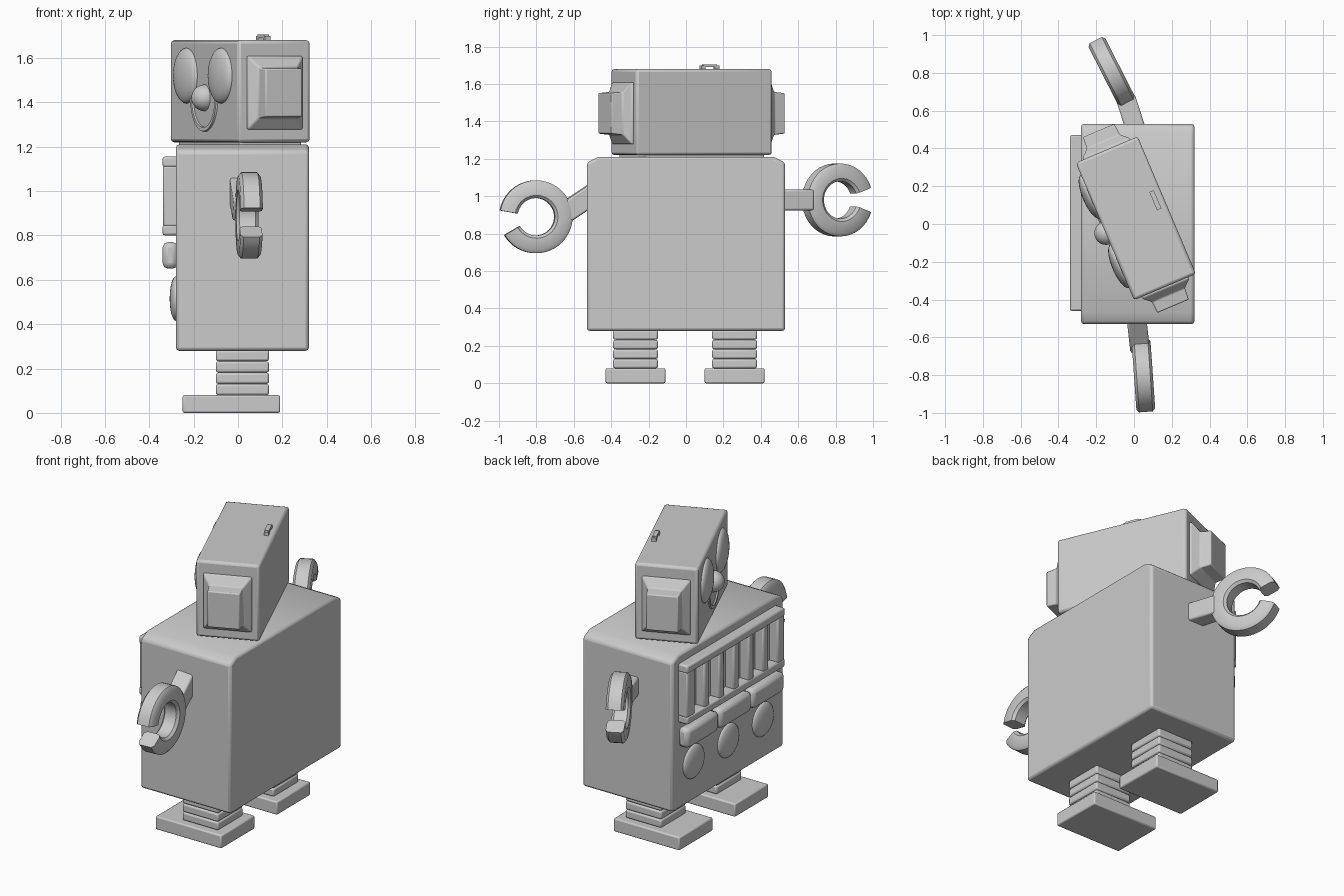
import bpy, bmesh
from math import radians, sin, cos, pi
from mathutils import Matrix, Vector

if "Cube" in bpy.data.objects:
    bpy.data.objects.remove(bpy.data.objects["Cube"])

ID = Matrix.Identity(4)


def finish(name, bm, M=ID, bevel=0.0, segments=2):
    bm.transform(M)
    bmesh.ops.recalc_face_normals(bm, faces=bm.faces[:])
    me = bpy.data.meshes.new(name)
    bm.to_mesh(me)
    bm.free()
    ob = bpy.data.objects.new(name, me)
    bpy.context.collection.objects.link(ob)
    if bevel:
        mod = ob.modifiers.new("bevel", 'BEVEL')
        mod.width, mod.segments, mod.limit_method = bevel, segments, 'ANGLE'
    bpy.ops.object.select_all(action='DESELECT')
    bpy.context.view_layer.objects.active = ob
    ob.select_set(True)
    bpy.ops.object.shade_smooth_by_angle(angle=radians(40))
    return ob


def add_box(bm, lo, hi):
    lo, hi = Vector(lo), Vector(hi)
    m = Matrix.Translation((lo + hi) / 2) @ Matrix.Diagonal((*(hi - lo), 1))
    bmesh.ops.create_cube(bm, size=1, matrix=m)


def box(name, lo, hi, M=ID, bevel=0.01):
    bm = bmesh.new()
    add_box(bm, lo, hi)
    return finish(name, bm, M, bevel)


def loft(name, rings, M=ID, closed=False, bevel=0.0):
    """Skin a series of equal-length point rings and cap the ends."""
    bm = bmesh.new()
    vs = [[bm.verts.new(p) for p in r] for r in rings]
    n = len(vs[0])
    for a, b in zip(vs, vs[1:]):
        for i in range(n):
            bm.faces.new((a[i], a[(i + 1) % n], b[(i + 1) % n], b[i]))
    bm.faces.new(vs[0])
    bm.faces.new(vs[-1])
    return finish(name, bm, M, bevel)


def dome(name, loc, radii, M=ID):
    bm = bmesh.new()
    bmesh.ops.create_uvsphere(bm, u_segments=32, v_segments=16, radius=1)
    return finish(name, bm, M @ Matrix.Translation(loc) @ Matrix.Diagonal((*radii, 1)))


# Body: box with sloped shoulders
side = [(-.53, .28), (.53, .28), (.53, 1.18), (.47, 1.21), (-.47, 1.21), (-.53, 1.18)]
loft("body", [[(x, y, z) for y, z in side] for x in (-.28, .32)], bevel=.015)

# Grille panel: backing rails and posts around six slots
bm = bmesh.new()
add_box(bm, (-.34, -.46, .80), (-.27, .47, .848))
add_box(bm, (-.34, -.46, 1.107), (-.27, .47, 1.155))
edges = [-.46] + [-.35 + .14 * i + s * .045 for i in range(6) for s in (-1, 1)] + [.47]
for a, b in zip(edges[::2], edges[1::2]):
    add_box(bm, (-.338, a, .84), (-.27, b, 1.115))
finish("grille", bm, bevel=.01)

# Chest buttons and round knobs
for i in (-1, 0, 1):
    box("chest_button", (-.34, .313 * i - .148, .65), (-.27, .313 * i + .155, .77), bevel=.025)
    dome("chest_knob", (-.28, .33 * i, .515), (.028, .1, .1))

# Legs with ribs, and feet
for y in (-.27, .26):
    box("foot", (-.25, y - .16, 0), (.19, y + .16, .08), bevel=.008)
    box("leg_core", (-.085, y - .105, .07), (.125, y + .105, .29), bevel=0)
    for k in range(4):
        z = .08 + k * .051
        box("leg_rib", (-.10, y - .12, z), (.14, y + .12, z + .05), bevel=.01)

# Turned head
H = Matrix.Translation((.01, .03, 0)) @ Matrix.Rotation(radians(23), 4, 'Z')
box("head", (-.178, -.395, 1.22), (.178, .395, 1.68), H, bevel=.015)
box("neck", (-.15, -.36, 1.19), (.15, .36, 1.24), H)

# Stepped ears
for s in (-1, 1):
    rings = []
    for hx, d, hz in ((.135, .38, .165), (.135, .405, .165), (.095, .44, .115), (.09, .505, .108)):
        rings.append([(a * hx, s * d, 1.443 + b * hz)
                      for a, b in ((-1, -1), (1, -1), (1, 1), (-1, 1))])
    loft("ear", rings, H, bevel=.006)

# Face: eyes, nose and raised smile
for y in (-.2, .2):
    dome("eye", (-.178, y, 1.52), (.04, .125, .125), H)
dome("nose", (-.178, -.01, 1.42), (.06, .062, .06), H)
rings = []
for i in range(25):
    t = pi + pi * i / 24
    rings.append([(x, r * cos(t) - .01, 1.42 + r * sin(t))
                  for x, r in ((-.17, .155), (-.186, .15), (-.186, .133), (-.17, .128))])
loft("smile", rings, H)

# Small handle on top of the head
bm = bmesh.new()
add_box(bm, (.12, -.005, 1.67), (.145, .02, 1.70))
add_box(bm, (.12, .075, 1.67), (.145, .10, 1.70))
add_box(bm, (.12, .01, 1.69), (.145, .085, 1.705))
finish("top_handle", bm, H)


# Arms: square stub plus open claw ring
def arm(start, end, hand, turn, tilt):
    a, b = Vector(start), Vector(end)
    d = b - a
    M = Matrix.Translation((a + b) / 2) @ d.to_track_quat('Y', 'Z').to_matrix().to_4x4()
    box("arm", (-.052, -d.length / 2, -.055), (.052, d.length / 2, .055), M)
    M = (Matrix.Translation(hand) @ Matrix.Rotation(radians(turn), 4, 'Z')
         @ Matrix.Rotation(radians(tilt), 4, 'X'))
    section = [(-.05, .115), (-.036, .1), (.036, .1), (.05, .115),
               (.05, .178), (.036, .195), (-.036, .195), (-.05, .178)]
    rings = []
    for i in range(37):
        t = radians(20 + 320 * i / 36)
        rings.append([(x, r * cos(t), r * sin(t)) for x, r in section])
    loft("claw_hand", rings, M)


arm((.01, -.47, 1.03), (.03, -.65, .91), (.05, -.803, .89), 184, -10)
arm((.01, .50, .98), (-.045, .67, .98), (-.12, .81, .98), 27, 0)
